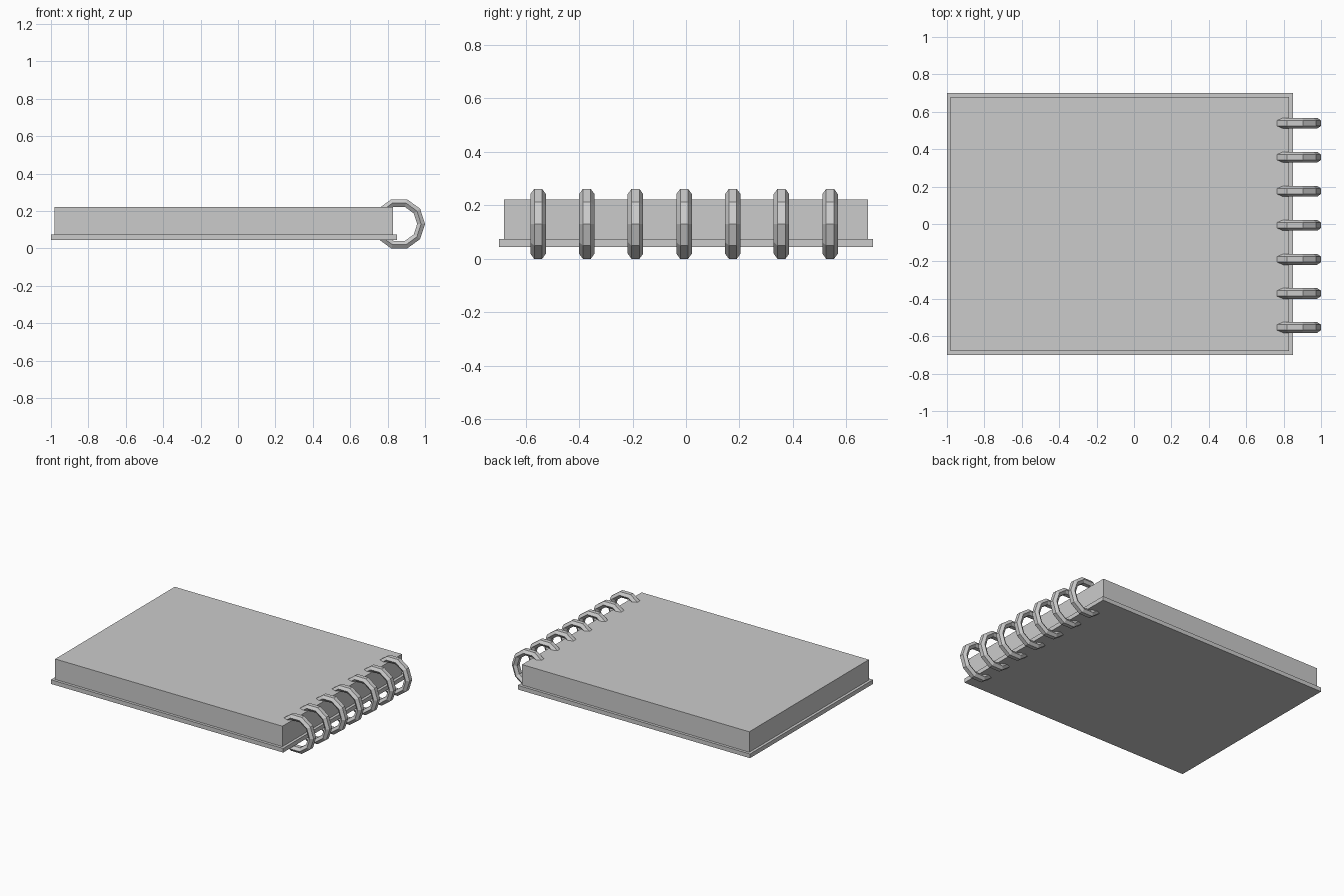
import bpy, bmesh
from math import sin, cos, pi, radians

if "Cube" in bpy.data.objects:
    bpy.data.objects.remove(bpy.data.objects["Cube"])

def box(name, x0, x1, y0, y1, z0, z1):
    bpy.ops.mesh.primitive_cube_add(size=1, location=((x0+x1)/2, (y0+y1)/2, (z0+z1)/2))
    ob = bpy.context.object
    ob.name = name
    ob.scale = (x1-x0, y1-y0, z1-z0)
    bpy.ops.object.transform_apply(location=False, rotation=False, scale=True)
    return ob

def ring_mesh(outer, half_width, half_depth, segments=10):
    # hexagonal wire section swept around the y axis
    bm = bmesh.new()
    mid = outer - half_depth
    section = [(-0.5, 1), (0.5, 1), (1, 0), (0.5, -1), (-0.5, -1), (-1, 0)]
    loops = []
    for i in range(segments):
        a = 2*pi*i/segments
        loops.append([bm.verts.new(((mid+d*half_depth)*cos(a), w*half_width,
                                    (mid+d*half_depth)*sin(a))) for w, d in section])
    for i in range(segments):
        p, q = loops[i], loops[(i+1) % segments]
        for j in range(6):
            k = (j+1) % 6
            bm.faces.new((p[j], p[k], q[k], q[j]))
    bmesh.ops.recalc_face_normals(bm, faces=bm.faces)
    mesh = bpy.data.meshes.new("binding_ring")
    bm.to_mesh(mesh)
    bm.free()
    return mesh

# back cover and page block
box("back_cover", -1.0, 0.85, -0.70, 0.70, 0.045, 0.075)
box("page_block", -0.98, 0.83, -0.68, 0.68, 0.075, 0.222)

# seven binding rings along the right edge
mesh = ring_mesh(0.138, 0.029, 0.021)
for i in range(7):
    ob = bpy.data.objects.new(f"binding_ring_{i+1}", mesh)
    ob.location = (0.862, -0.007 + 0.182*(i-3), 0.131)
    bpy.context.collection.objects.link(ob)
